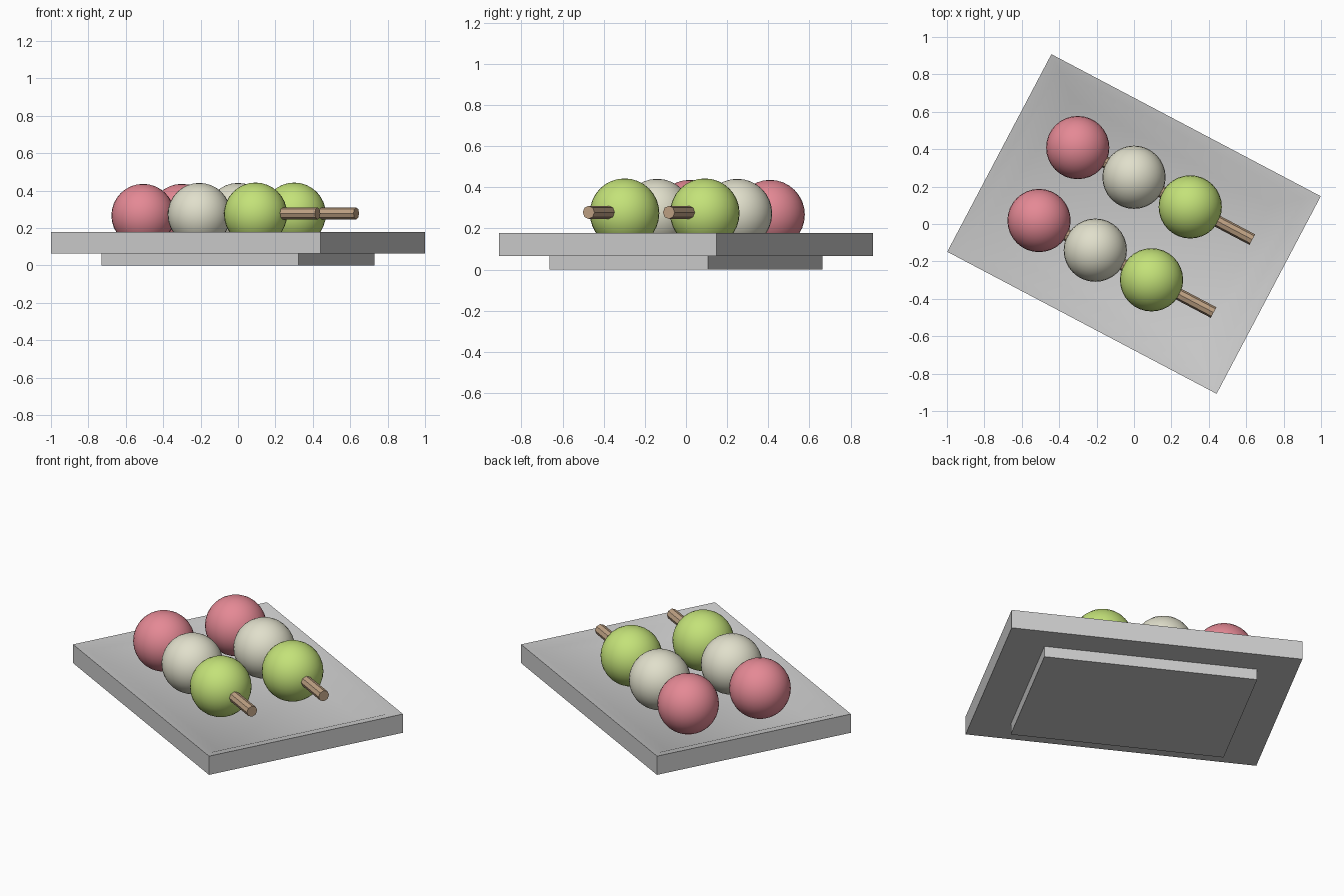
import bpy, bmesh
from math import radians, cos, sin
from mathutils import Vector

if "Cube" in bpy.data.objects:
    bpy.data.objects.remove(bpy.data.objects["Cube"])

ANGLE = radians(-27.8)
U = Vector((cos(ANGLE), sin(ANGLE), 0))      # long direction of the tray


def material(name, rgb):
    m = bpy.data.materials.new(name)
    m.diffuse_color = (*rgb, 1)
    m.use_nodes = True
    m.node_tree.nodes["Principled BSDF"].inputs["Base Color"].default_value = m.diffuse_color
    return m


PINK = material("pink", (0.78, 0.25, 0.30))
CREAM = material("cream", (0.75, 0.74, 0.60))
GREEN = material("green", (0.55, 0.76, 0.19))
WOOD = material("wood", (0.52, 0.36, 0.23))

# Tray: nested rectangles (half length, half width, z) from the inner floor,
# over the sloping rim, down to the underside and the solid foot
rings = [(0.596, 0.436, 0.095), (0.736, 0.540, 0.158), (0.814, 0.597, 0.178),
         (0.814, 0.597, 0.065), (0.596, 0.436, 0.065), (0.596, 0.436, 0.0)]
bm = bmesh.new()
loops = [[bm.verts.new((sx * a, sy * b, z))
          for sx, sy in ((1, 1), (-1, 1), (-1, -1), (1, -1))] for a, b, z in rings]
for lo, hi in zip(loops, loops[1:]):
    for i in range(4):
        j = (i + 1) % 4
        bm.faces.new((lo[i], lo[j], hi[j], hi[i]))
bm.faces.new(loops[0])
bm.faces.new(loops[-1])
bmesh.ops.recalc_face_normals(bm, faces=bm.faces)
mesh = bpy.data.meshes.new("tray")
bm.to_mesh(mesh)
bm.free()
tray = bpy.data.objects.new("tray", mesh)
bpy.context.collection.objects.link(tray)
tray.rotation_euler.z = ANGLE
bpy.context.view_layer.objects.active = tray
tray.select_set(True)
bpy.ops.object.shade_smooth_by_angle(angle=radians(35))

# Two skewers, each with three dumplings
for n, middle in enumerate((Vector((0, 0.25, 0.272)), Vector((-0.207, -0.14, 0.272)))):
    for colour, mat, d, dz in (("pink", PINK, -0.34, -0.005), ("cream", CREAM, 0, 0),
                               ("green", GREEN, 0.34, 0.002)):
        bpy.ops.mesh.primitive_uv_sphere_add(segments=32, ring_count=16, radius=0.169,
                                             location=middle + U * d + Vector((0, 0, dz)))
        ball = bpy.context.object
        ball.name = f"{colour}_dumpling_{n + 1}"
        ball.data.materials.append(mat)
        bpy.ops.object.shade_smooth()
    # stick runs from inside the pink dumpling to the free handle end
    start, end = -0.34, 0.715
    bpy.ops.mesh.primitive_cylinder_add(vertices=8, radius=0.032, depth=end - start,
                                        location=middle + U * (start + end) / 2 + Vector((0, 0, 0.006)),
                                        rotation=(0, radians(90), ANGLE))
    stick = bpy.context.object
    stick.name = f"stick_{n + 1}"
    stick.data.materials.append(WOOD)
